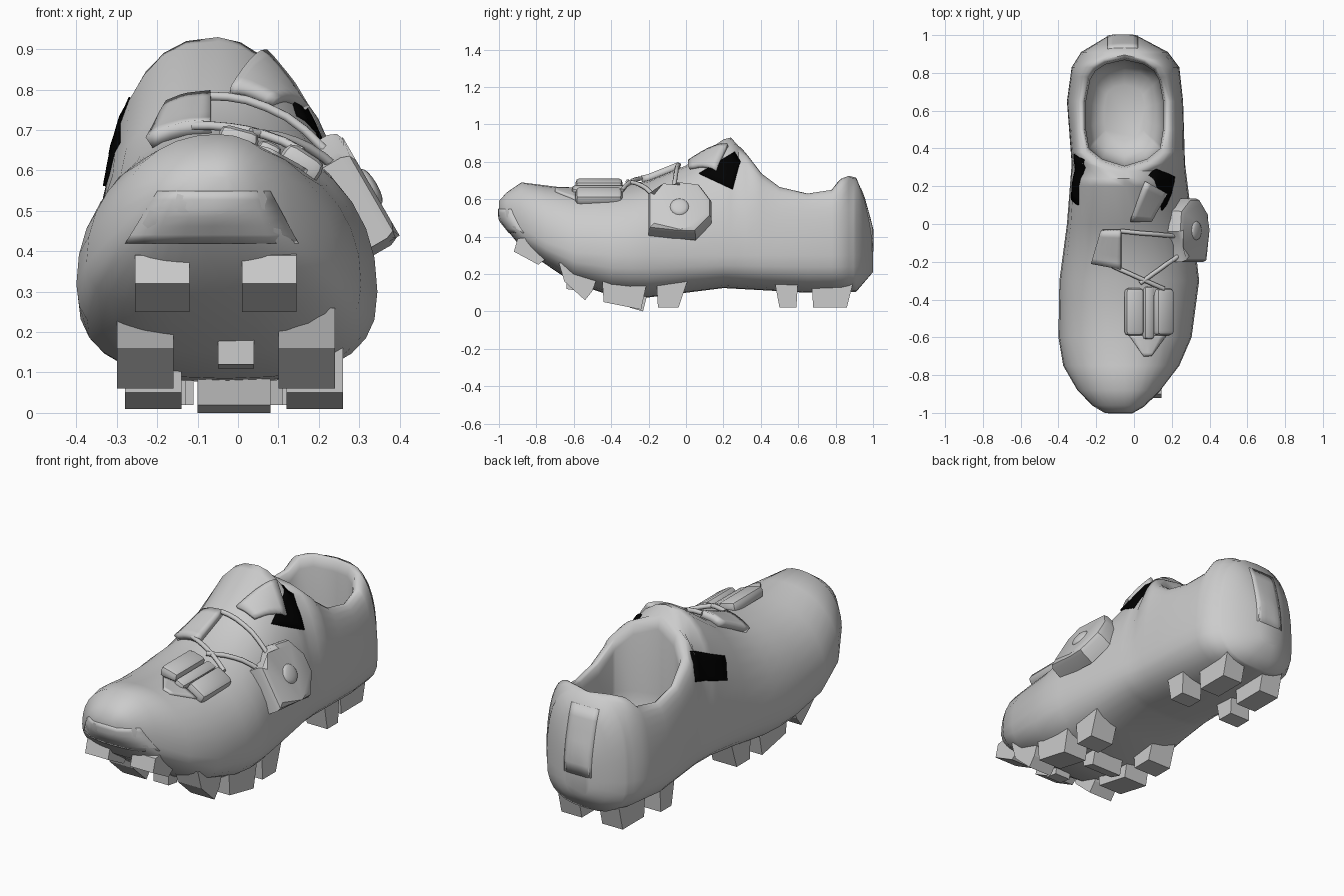
import bpy, bmesh, math
from mathutils import Vector, Matrix
from mathutils.bvhtree import BVHTree

if "Cube" in bpy.data.objects:
    bpy.data.objects.remove(bpy.data.objects["Cube"])

def material(name, rgb):
    m = bpy.data.materials.new(name)
    m.diffuse_color = (*rgb, 1)
    m.use_nodes = True
    m.node_tree.nodes["Principled BSDF"].inputs["Base Color"].default_value = m.diffuse_color
    return m

GRAY = material("gray", (0.6, 0.6, 0.6))
BLACK = material("black", (0.0, 0.0, 0.0))

def finish(name, bm, mat=GRAY, angle=35, recalc=True):
    if recalc:
        bmesh.ops.recalc_face_normals(bm, faces=bm.faces)
    me = bpy.data.meshes.new(name)
    bm.to_mesh(me)
    me.materials.append(mat)
    ob = bpy.data.objects.new(name, me)
    bpy.context.collection.objects.link(ob)
    if angle:
        bpy.ops.object.select_all(action='DESELECT')
        ob.select_set(True)
        bpy.context.view_layer.objects.active = ob
        bpy.ops.object.shade_smooth_by_angle(angle=math.radians(angle))
    return ob

# Shoe body: curves along y for the plan outline, underside, top edge and ankle opening
OUTLINE = [(-1, -.15, -.01), (-.96, -.22, .06), (-.88, -.3, .14), (-.75, -.375, .24),
           (-.6, -.4, .305), (-.3, -.395, .345), (0, -.355, .31), (.32, -.33, .27),
           (.65, -.355, .26), (.83, -.33, .24), (.91, -.28, .18), (1, -.13, .01)]
UNDER = [(-1, .49), (-.88, .34), (-.6, .15), (-.4, .085), (-.2, .075), (.2, .125),
         (.65, .1), (.91, .105), (1, .21)]
TOP = [(-1, .59), (-.96, .635), (-.88, .69), (-.6, .655), (-.4, .665), (-.2, .7), (0, .78),
       (.2, .92), (.24, .93), (.32, .84), (.4, .74), (.5, .665), (.65, .63), (.78, .65),
       (.83, .71), (.87, .725), (.91, .715), (.95, .62), (1, .44)]
OPENING = [(.28, 0), (.32, .13), (.38, .205), (.5, .225), (.65, .225), (.78, .2),
           (.83, .17), (.87, .11), (.895, 0)]

def at(keys, y, k=1):
    if y <= keys[0][0]:
        return keys[0][k]
    for a, b in zip(keys, keys[1:]):
        if y <= b[0]:
            return a[k] + (b[k] - a[k]) * (y - a[0]) / (b[0] - a[0])
    return keys[-1][k]

def half_section(y, side, rim, cx):
    zw = .3 + .8 * max(0, -.45 - y) ** 2
    zt, zb, p = at(TOP, y), at(UNDER, y), 2.15 if y < .88 else 2.8
    # the instep is fuller on the left and leaner on the right
    p += (.4 if side < 0 else -.33) * max(0, 1 - abs(y - .2) / .35) * (abs(y) < .6)
    pts = []
    for i in range(8, 0, -1):
        c, s = math.cos(math.pi * i / 16), math.sin(math.pi * i / 16)
        x = rim + (side - rim) * (c ** (2 / p) if i < 8 else 0)
        pts.append((x, y, zw + (zt - zw) * s ** (2 / p)))
    for i in range(8):
        c, s = math.cos(math.pi * i / 14), math.sin(math.pi * i / 14)
        x = cx + (side - cx) * (c ** .77 if i < 7 else 0)
        pts.append((x, y, zw - (zw - zb) * s ** .77))
    return pts

body = bmesh.new()
rings = []
for y in sorted({k[0] for k in OUTLINE + UNDER + TOP + OPENING}):
    xl, xr, w = at(OUTLINE, y), at(OUTLINE, y, 2), at(OPENING, y)
    left = half_section(y, xl, -.05 - w, (xl + xr) / 2)
    right = half_section(y, xr, -.05 + w, (xl + xr) / 2)
    rings.append([body.verts.new(v) for v in left + right[-2::-1]])
for a, b in zip(rings, rings[1:]):
    for i in range(len(a) - 1):
        body.faces.new((a[i], a[i + 1], b[i + 1], b[i]))
bmesh.ops.remove_doubles(body, verts=body.verts, dist=1e-5)
for end in (-1, 1):
    edges = [e for e in body.edges if e.is_boundary and all(abs(v.co.y - end) < 1e-4 for v in e.verts)]
    bmesh.ops.contextual_create(body, geom=edges)

# Collar lip and lining, extruded inward from the ankle opening
loop = [e for e in body.edges if e.is_boundary]
centre = Vector((-.05, .59))
for scale, drop, flat in ((.95, .01, None), (.96, .05, None), (1, 0, .48), (.95, 0, .38),
                          (.86, 0, .31), (.65, 0, .27)):
    new = bmesh.ops.extrude_edge_only(body, edges=loop)["geom"]
    for v in (g for g in new if isinstance(g, bmesh.types.BMVert)):
        xy = centre + (v.co.xy - centre) * scale
        v.co = (xy.x, xy.y, v.co.z - drop if flat is None else flat)
    loop = [g for g in new if isinstance(g, bmesh.types.BMEdge) and g.is_boundary]
bmesh.ops.contextual_create(body, geom=loop)
bmesh.ops.recalc_face_normals(body, faces=body.faces)
skin = BVHTree.FromBMesh(body)
finish("shoe_body", body, angle=60)

def project(a, b, view):
    start, ray = {
        "top": ((a, b, 3), (0, 0, -1)), "right": ((3, a, b), (-1, 0, 0)),
        "left": ((-3, a, b), (1, 0, 0)), "front": ((a, -3, b), (0, 1, 0)),
        "back": ((a, 3, b), (0, -1, 0))}[view]
    hit = skin.ray_cast(Vector(start), Vector(ray))
    if hit[0] is None:
        hit = skin.find_nearest(Vector(start) + Vector(ray) * 2.5)
    return hit[0], hit[1]

# Four-cornered panels that follow the skin
def plate(name, corners, view, height, mat=GRAY, n=6):
    A, B, C, D = (Vector(c) for c in corners)
    bm = bmesh.new()
    grid = [A.lerp(B, i / n).lerp(D.lerp(C, i / n), j / n) for i in range(n + 1) for j in range(n + 1)]
    hits = [project(q.x, q.y, view) for q in grid]
    mean = sum((h[1] for h in hits), Vector((0, 0, 0))).normalized()
    vs = [bm.verts.new(h[0] + mean * height) for h in hits]
    for i in range(n):
        for k in range(i * (n + 1), i * (n + 1) + n):
            bm.faces.new((vs[k], vs[k + n + 1], vs[k + n + 2], vs[k + 1]))
    bm.normal_update()
    if sum((f.normal for f in bm.faces), Vector((0, 0, 0))).dot(mean) < 0:
        bmesh.ops.reverse_faces(bm, faces=bm.faces)
    mod = finish(name, bm, mat, recalc=False).modifiers.new("thickness", 'SOLIDIFY')
    mod.thickness, mod.offset = min(height + .01, .04) if mat == GRAY else .009, -1

plate("right_patch", [(.07, .735), (.25, .65), (.29, .80), (.26, .85)], "right", .008, BLACK)
plate("left_patch", [(.1, .67), (.13, .56), (.37, .64), (.34, .78)], "left", .008, BLACK)
plate("instep_pad", [(-.17, -.03), (-.06, -.03), (-.06, -.23), (-.22, -.2)], "top", .035)
plate("tongue_tab", [(-.03, .02), (.08, .02), (.165, .17), (.06, .23)], "top", .025)
plate("buckle_base", [(-.03, -.59), (.17, -.59), (.09, -.7), (.05, -.7)], "top", .01)
plate("heel_panel", [(-.14, .32), (.02, .32), (.02, .66), (-.14, .66)], "back", .003)
plate("toe_bumper", [(-.28, .42), (.15, .42), (.08, .55), (-.2, .55)], "front", .004)

# Buckle: two rounded blocks and a bar between them
def block(name, loc, size, tilt):
    bm = bmesh.new()
    turn = Matrix.Rotation(math.radians(tilt), 4, 'Y')
    bmesh.ops.create_cube(bm, size=1, matrix=Matrix.Translation(loc) @ turn @ Matrix.Diagonal((*size, 1)))
    bmesh.ops.bevel(bm, geom=list(bm.edges), offset=min(size) * .35, segments=2, profile=.5, affect='EDGES')
    finish(name, bm)

block("buckle_upper", (.0, -.465, .675), (.1, .25, .06), 15)
block("buckle_lower", (.155, -.465, .615), (.11, .25, .07), 33)
block("buckle_bar", (.075, -.47, .645), (.06, .28, .05), 25)

def prism(bm, a, b):
    a, b = [bm.verts.new(v) for v in a], [bm.verts.new(v) for v in b]
    cap = bm.faces.new(a)
    bm.faces.new(b[::-1])
    for i in range(len(a)):
        bm.faces.new((a[i - 1], b[i - 1], b[i], a[i]))
    return cap

# Closure dial: tilted plate with a round button
frame = Matrix(((0, -.5, .866, .33), (1, 0, 0, 0), (0, .866, .5, .56), (0, 0, 0, 1)))
outline = [(-.2, -.13), (-.03, -.14), (.05, -.15), (.135, -.05), (.135, .05),
           (.07, .15), (-.04, .165), (-.11, .115), (-.2, .1)]
bm = bmesh.new()
face = prism(bm, [(u, v, 0) for u, v in outline], [(u, v, -.1) for u, v in outline])
bmesh.ops.bevel(bm, geom=list(face.edges), offset=.03, segments=2, profile=.5, affect='EDGES')
bm.transform(frame)
finish("dial_plate", bm)
bm = bmesh.new()
dome = frame @ Matrix.Translation((-.035, 0, 0)) @ Matrix.Diagonal((.05, .05, .015, 1))
bmesh.ops.create_uvsphere(bm, u_segments=16, v_segments=8, radius=1, matrix=dome)
finish("dial_button", bm)

# Cords lying on the skin
def cord(name, a, b, lift=.02, n=6):
    cu = bpy.data.curves.new(name, 'CURVE')
    cu.dimensions, cu.bevel_depth, cu.bevel_resolution, cu.use_fill_caps = '3D', .012, 1, True
    sp = cu.splines.new('POLY')
    sp.points.add(n)
    for i in range(n + 1):
        q = Vector(a).lerp(Vector(b), i / n)
        co, no = project(q.x, q.y, "top")
        sp.points[i].co = (*(co + no * lift), 1)
    cu.materials.append(GRAY)
    bpy.context.collection.objects.link(bpy.data.objects.new(name, cu))

cord("upper_cord", (-.07, -.03), (.2, -.06), .02)
cord("middle_cord", (.03, -.31), (.23, -.16))
cord("lower_cord", (-.11, -.22), (.15, -.34))

# Sole lugs: side profiles extruded across x, mirrored about the sole centre line
def lug(name, profile, x0, x1):
    bm = bmesh.new()
    prism(bm, [(x0, y, z) for y, z in profile], [(x1, y, z) for y, z in profile])
    finish(name, bm, angle=0)

LUGS = [
    ("toe_lug", -.055, .065, .2, [(-.9, .39), (-.92, .32), (-.79, .25), (-.75, .28), (-.8, .4)]),
    ("ball_lug", -.03, .13, .27, [(-.68, .26), (-.65, .16), (-.54, .06), (-.5, .11), (-.45, .25)]),
    ("mid_lug", -.01, .13, .27, [(-.45, .2), (-.44, .05), (-.24, .01), (-.2, .2)]),
    ("arch_lug", -.01, .12, .26, [(-.16, .2), (-.15, .02), (-.04, .02), (.02, .2)]),
    ("heel_front_lug", -.045, .1, .22, [(.47, .18), (.5, .02), (.59, .02), (.6, .18)]),
    ("heel_back_lug", -.05, .06, .18, [(.67, .18), (.68, .02), (.86, .02), (.9, .18)])]
for name, c, near, far, profile in LUGS:
    lug(name + "_left", profile, c - far, c - near)
    lug(name + "_right", profile, c + near, c + far)
lug("cleat_bar", [(-.32, .12), (-.3, .02), (-.23, 0), (-.2, .12)], -.1, .08)
lug("cleat_block", [(-.64, .2), (-.64, .12), (-.57, .11), (-.55, .2)], -.05, .04)
